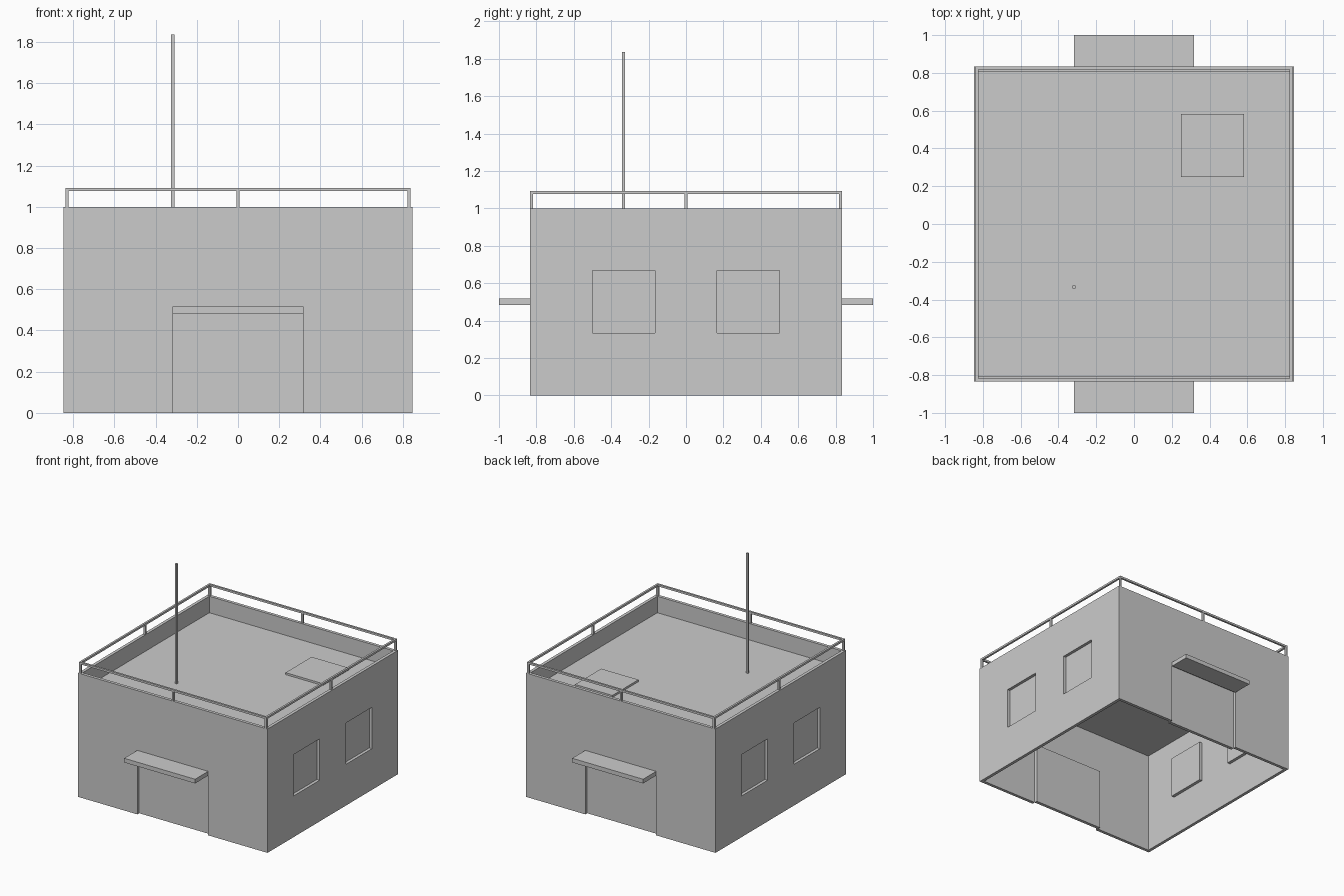
import bpy, bmesh
from mathutils import Vector

if "Cube" in bpy.data.objects:
    bpy.data.objects.remove(bpy.data.objects["Cube"])

HX, HY, T = 0.847, 0.833, 0.025      # half width, half depth, wall thickness
R, B = 0.024, 0.05                   # panel outer and inner depth behind the wall face
ROWS = [0, 0.333, 0.5, 0.667, 1.0]


def finish(name, bm):
    bmesh.ops.remove_doubles(bm, verts=bm.verts, dist=1e-4)
    bmesh.ops.recalc_face_normals(bm, faces=bm.faces)
    mesh = bpy.data.meshes.new(name)
    bm.to_mesh(mesh)
    bm.free()
    ob = bpy.data.objects.new(name, mesh)
    bpy.context.collection.objects.link(ob)
    return ob


def add_box(bm, lo, hi):
    lo, hi = Vector(lo), Vector(hi)
    vs = bmesh.ops.create_cube(bm, size=1)["verts"]
    for v in vs:
        v.co = (lo + hi) / 2 + v.co * (hi - lo)


def box(name, lo, hi):
    bm = bmesh.new()
    add_box(bm, lo, hi)
    return finish(name, bm)


def add_wall(bm, n, dist, length, cols, panels):
    """One hollow-shell wall with pushed-in panel cells, outer and inner skin plus rims."""
    n = Vector((*n, 0))
    t = Vector((-n.y, n.x, 0))
    us = [-length] + cols + [length]
    nu, nv = len(us) - 1, len(ROWS) - 1

    def point(u, v, d, inner):
        if inner:
            u = max(-length + T, min(length - T, u))
        return t * u + n * (dist - d) + Vector((0, 0, v))

    def quad(*pts):
        bm.faces.new([bm.verts.new(p) for p in pts])

    def depth(i, j, inner):
        if (i, j) in panels:
            return B if inner else R
        return T if inner else 0

    for inner in (False, True):
        for i in range(nu):
            for j in range(nv):
                u0, u1, v0, v1 = us[i], us[i + 1], ROWS[j], ROWS[j + 1]
                d = depth(i, j, inner)
                P = lambda u, v, e: point(u, v, e, inner)
                quad(P(u0, v0, d), P(u1, v0, d), P(u1, v1, d), P(u0, v1, d))
                # step faces towards the neighbouring cells
                if i + 1 < nu and depth(i + 1, j, inner) != d:
                    e = depth(i + 1, j, inner)
                    quad(P(u1, v0, d), P(u1, v0, e), P(u1, v1, e), P(u1, v1, d))
                if j + 1 < nv and depth(i, j + 1, inner) != d:
                    e = depth(i, j + 1, inner)
                    quad(P(u0, v1, d), P(u1, v1, d), P(u1, v1, e), P(u0, v1, e))
    # bottom and top rims
    for i in range(nu):
        for j, v in ((0, ROWS[0]), (nv - 1, ROWS[-1])):
            a, b = depth(i, j, False), depth(i, j, True)
            quad(point(us[i], v, a, False), point(us[i + 1], v, a, False),
                 point(us[i + 1], v, b, True), point(us[i], v, b, True))


# Walls with doors front and back, two windows on each side
bm = bmesh.new()
door = {(1, 0), (1, 1)}
windows = {(i, j) for i in (1, 3) for j in (1, 2)}
for s in (-1, 1):
    add_wall(bm, (0, s), HY, HX, [-0.317, 0.317], door)
    add_wall(bm, (s, 0), HX, HY, [-0.5, -0.167, 0.167, 0.5], windows)
finish("walls", bm)

# Sunken roof, hatch and mast
box("roof", (-HX + 0.02, -HY + 0.02, 0.833), (HX - 0.02, HY - 0.02, 0.867))
box("roof_hatch", (0.25, 0.25, 0.86), (0.583, 0.583, 0.883))
box("mast", (-0.325, -0.341, 0.86), (-0.309, -0.325, 1.835))

# Door canopies
box("front_canopy", (-0.317, -1.0, 0.483), (0.317, -HY, 0.517))
box("back_canopy", (-0.317, HY, 0.483), (0.317, 1.0, 0.517))

# Railing: posts at corners and mid sides, rails on top
w, rx, ry = 0.008, 0.83, 0.825
bm = bmesh.new()
for ix in (-1, 0, 1):
    for iy in (-1, 0, 1):
        if ix or iy:
            x, y = ix * rx, iy * ry
            add_box(bm, (x - w, y - w, 1.0), (x + w, y + w, 1.076))
finish("railing_posts", bm)
for name, s in (("front", -1), ("back", 1)):
    box(name + "_rail", (-rx - w, s * ry - w, 1.076), (rx + w, s * ry + w, 1.092))
for name, s in (("left", -1), ("right", 1)):
    box(name + "_rail", (s * rx - w, -ry + w, 1.076), (s * rx + w, ry - w, 1.092))
